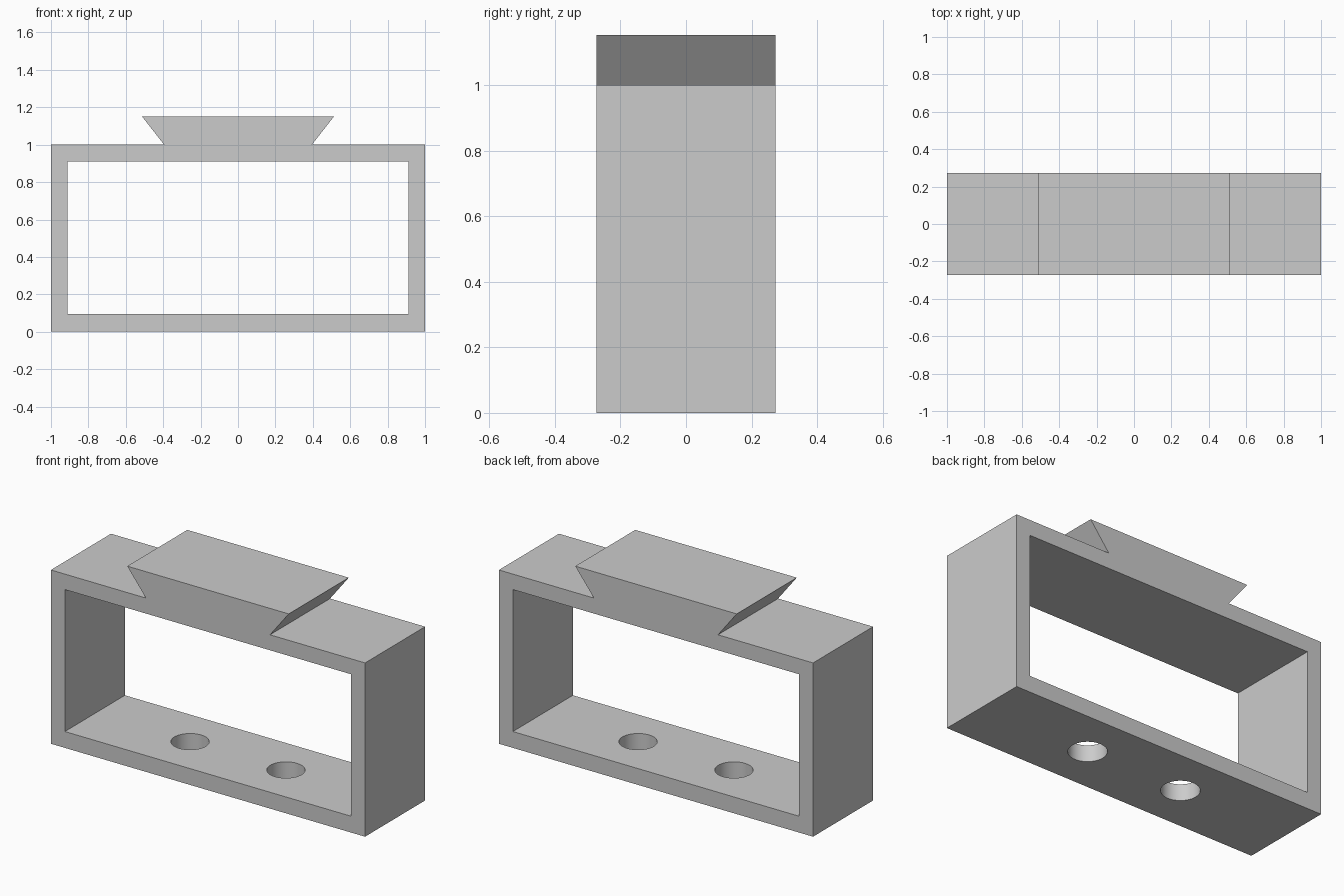
import bpy, bmesh

if "Cube" in bpy.data.objects:
    bpy.data.objects.remove(bpy.data.objects["Cube"])

DEPTH = 0.546      # size along y
HOLE_X, HOLE_R = 0.305, 0.1


def prism(name, profile):
    """Extrude an x-z outline through the full depth."""
    bm = bmesh.new()
    face = bm.faces.new([bm.verts.new((x, -DEPTH / 2, z)) for x, z in profile])
    out = bmesh.ops.extrude_face_region(bm, geom=[face])
    verts = [v for v in out["geom"] if isinstance(v, bmesh.types.BMVert)]
    bmesh.ops.translate(bm, verts=verts, vec=(0, DEPTH, 0))
    bmesh.ops.recalc_face_normals(bm, faces=bm.faces)
    mesh = bpy.data.meshes.new(name)
    bm.to_mesh(mesh)
    bm.free()
    obj = bpy.data.objects.new(name, mesh)
    bpy.context.collection.objects.link(obj)
    return obj


def cut(target, cutter):
    """Subtract the cutter, apply the result and remove the cutter."""
    cutter.hide_render = True
    mod = target.modifiers.new("cut", 'BOOLEAN')
    mod.operation, mod.solver, mod.object = 'DIFFERENCE', 'EXACT', cutter
    bpy.context.view_layer.objects.active = target
    bpy.ops.object.modifier_apply(modifier=mod.name)
    bpy.data.objects.remove(cutter)


# Frame body with the flared dovetail rail on top
right = [(1, 0), (1, 1), (0.395, 1), (0.514, 1.152)]
body = prism("frame_with_dovetail", right + [(-x, z) for x, z in reversed(right)])

# Rectangular window, open front to back
window = prism("window_cutter", [(-0.911, 0.094), (0.911, 0.094), (0.911, 0.911), (-0.911, 0.911)])
window.scale.y = 1.5
cut(body, window)

# Two screw holes through the floor
for side in (-1, 1):
    bpy.ops.mesh.primitive_cylinder_add(vertices=48, radius=HOLE_R, depth=0.4,
                                        location=(side * HOLE_X, 0, 0.05))
    cut(body, bpy.context.object)

# Smooth hole walls, sharp everywhere else
bpy.ops.object.select_all(action='DESELECT')
body.select_set(True)
bpy.context.view_layer.objects.active = body
bpy.ops.object.shade_smooth_by_angle(angle=0.5)
